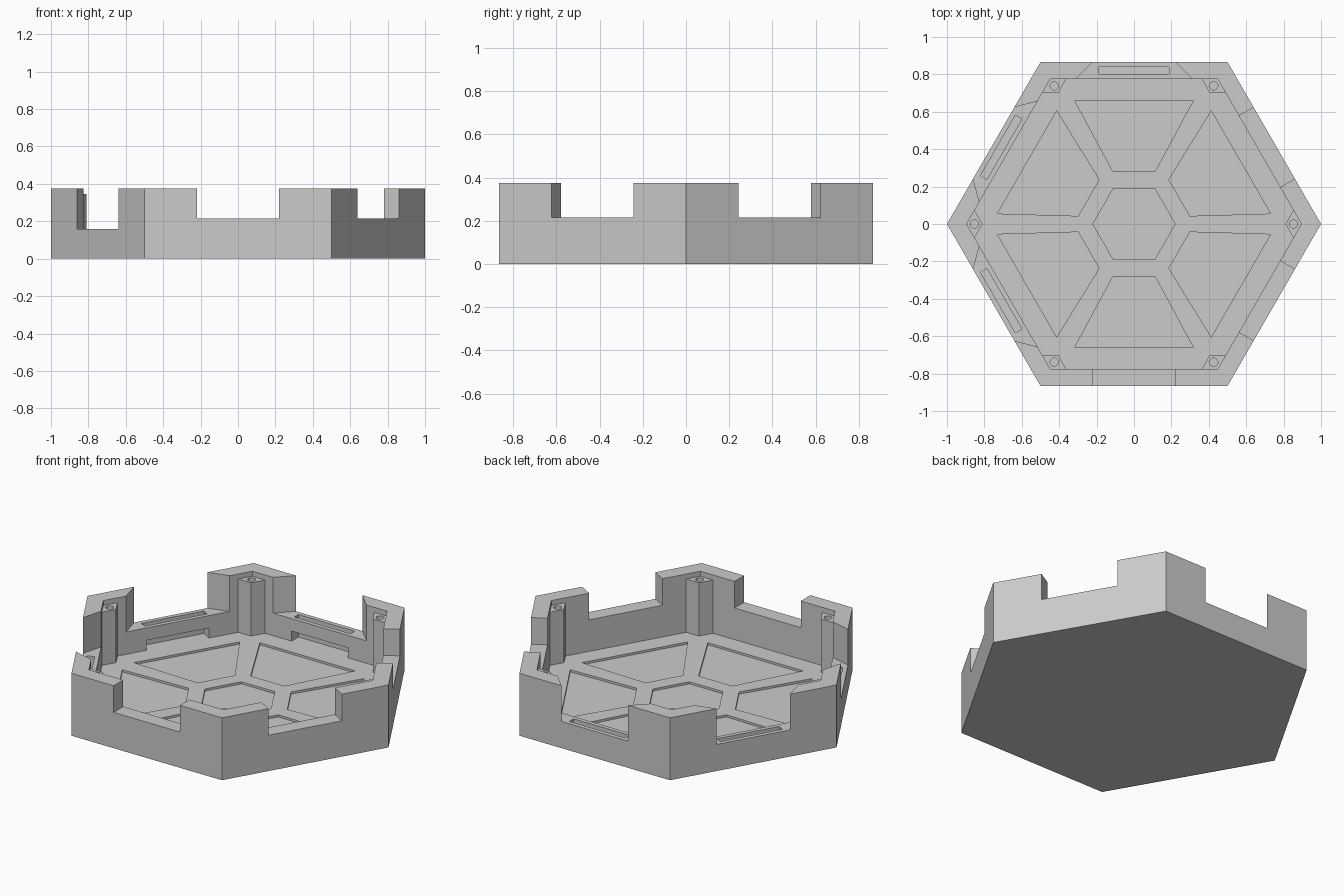
import bpy, bmesh
from math import cos, sin, radians, sqrt
from mathutils import Vector

default = bpy.data.objects.get("Cube")
if default:
    bpy.data.objects.remove(default, do_unlink=True)

APOTHEM = sqrt(3) / 2
INNER = 0.775          # apothem of the inside wall
HEIGHT = 0.375
FLOOR = 0.025

grey = bpy.data.materials.new("plain grey")
grey.use_nodes = True
grey.diffuse_color = (0.6, 0.6, 0.6, 1)
grey.node_tree.nodes["Principled BSDF"].inputs["Base Color"].default_value = (0.6, 0.6, 0.6, 1)


def prism(name, outline, bottom, top):
    """Upright prism over a counter-clockwise outline."""
    bm = bmesh.new()
    base = bm.faces.new([bm.verts.new((p[0], p[1], bottom)) for p in outline])
    grown = bmesh.ops.extrude_face_region(bm, geom=[base])
    moved = [v for v in grown["geom"] if isinstance(v, bmesh.types.BMVert)]
    bmesh.ops.translate(bm, verts=moved, vec=(0, 0, top - bottom))
    bmesh.ops.recalc_face_normals(bm, faces=bm.faces)
    mesh = bpy.data.meshes.new(name)
    bm.to_mesh(mesh)
    bm.free()
    mesh.materials.append(grey)
    obj = bpy.data.objects.new(name, mesh)
    bpy.context.collection.objects.link(obj)
    return obj


def ring(radius, sides, centre=(0, 0)):
    return [(centre[0] + radius * cos(radians(360 * i / sides)),
             centre[1] + radius * sin(radians(360 * i / sides))) for i in range(sides)]


def side_strip(angle, near, far, half_near, half_far):
    """Trapezoid lying across one side; near and far are distances from the centre."""
    n = Vector((cos(radians(angle)), sin(radians(angle))))
    t = Vector((-n.y, n.x))
    return [n * near - t * half_near, n * far - t * half_far,
            n * far + t * half_far, n * near + t * half_near]


def cut(target, outline, bottom, top):
    """Subtract a prism from the target and throw the cutter away."""
    cutter = prism("cutter", outline, bottom, top)
    cutter.hide_render = True
    mod = target.modifiers.new("cut", "BOOLEAN")
    mod.operation = "DIFFERENCE"
    mod.solver = "EXACT"
    mod.object = cutter
    bpy.context.view_layer.objects.active = target
    bpy.ops.object.modifier_apply(modifier=mod.name)
    bpy.data.objects.remove(cutter, do_unlink=True)


# Hexagonal tray with a hollow inside
tray = prism("hexagonal_tray", ring(1, 6), 0, HEIGHT)
cut(tray, ring(INNER / APOTHEM, 6), FLOOR, 1)

# Recessed floor panels: one hexagon and six trapezoids
cut(tray, ring(0.22, 6), 0.012, 0.1)
for k in range(6):
    cut(tray, side_strip(30 + 60 * k, 0.28, 0.66, 0.112, 0.317), 0.012, 0.1)

# Plain square notches in the front and right walls
for angle in (270, 330, 30):
    cut(tray, side_strip(angle, 0.74, 0.95, 0.22, 0.22), 0.215, 1)

# Deeper splayed notches, with clip slots and openings at floor level
for angle in (90, 150, 210):
    near, far = 0.74, 0.95
    cut(tray, side_strip(angle, near, far, 0.22 + APOTHEM - near, 0.22 + APOTHEM - far), 0.16, 1)
    cut(tray, side_strip(angle, 0.74, 0.84, 0.187, 0.187), FLOOR, 0.085)
    cut(tray, side_strip(angle, 0.80, 0.84, 0.187, 0.187), 0.06, 0.3)

# Corner posts with a round hole in the top
for k in range(6):
    out = Vector((cos(radians(60 * k)), sin(radians(60 * k))))
    across = Vector((-out.y, out.x))
    centre = out * 0.8525
    post = prism("corner_post_%d" % (k + 1),
                 [centre + out * 0.0425, centre + across * 0.0736,
                  centre - out * 0.0425, centre - across * 0.0736], FLOOR, 0.345)
    cut(post, ring(0.022, 24, centre), 0.27, 0.5)
